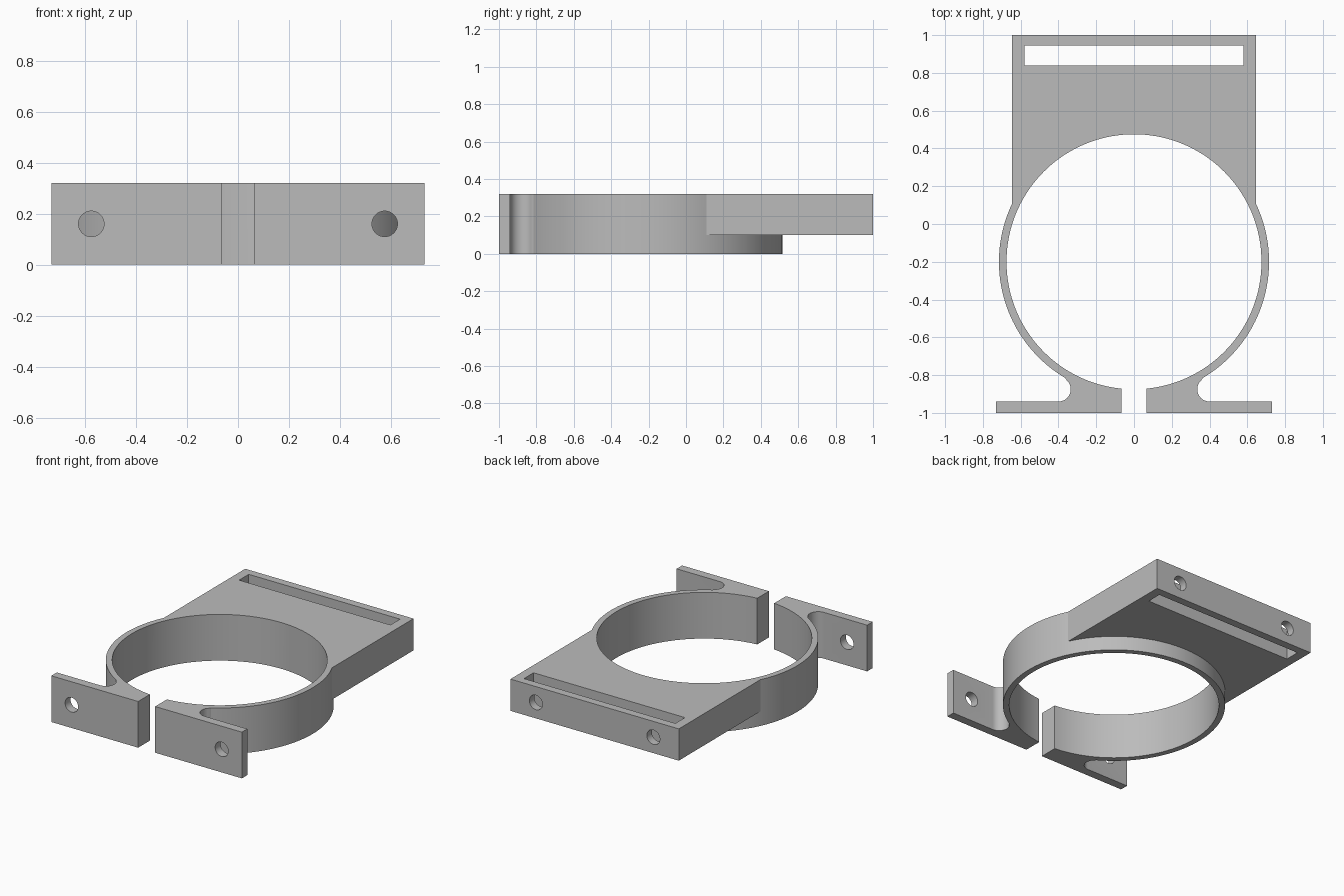
import bpy, bmesh
from math import sin, cos, radians, atan2, pi
from mathutils import Vector, Matrix

if "Cube" in bpy.data.objects:
    bpy.data.objects.remove(bpy.data.objects["Cube"])

HEIGHT = 0.32
CENTRE = Vector((0, -0.2))
INNER, OUTER = 0.675, 0.715
FILLET = 0.065
GAP, FLANGE_X = 0.065, 0.73

grey = bpy.data.materials.new("plain grey")
grey.use_nodes = True
grey.diffuse_color = (0.5, 0.5, 0.5, 1)
grey.node_tree.nodes["Principled BSDF"].inputs["Base Color"].default_value = (0.5, 0.5, 0.5, 1)


def add_object(name, bm):
    bmesh.ops.recalc_face_normals(bm, faces=bm.faces)
    mesh = bpy.data.meshes.new(name)
    bm.to_mesh(mesh)
    bm.free()
    obj = bpy.data.objects.new(name, mesh)
    bpy.context.collection.objects.link(obj)
    return obj


def prism(name, points, z0, z1):
    bm = bmesh.new()
    face = bm.faces.new([bm.verts.new((p[0], p[1], z0)) for p in points])
    top = bmesh.ops.extrude_face_region(bm, geom=[face])["geom"]
    verts = [v for v in top if isinstance(v, bmesh.types.BMVert)]
    bmesh.ops.translate(bm, verts=verts, vec=(0, 0, z1 - z0))
    return add_object(name, bm)


def box(name, x0, x1, y0, y1, z0, z1):
    return prism(name, [(x0, y0), (x1, y0), (x1, y1), (x0, y1)], z0, z1)


def arc(centre, radius, start, end, steps):
    angles = [start + (end - start) * i / steps for i in range(steps + 1)]
    return [centre + radius * Vector((cos(a), sin(a))) for a in angles]


def bore(name, x, y, z, length):
    # round hole running front to back
    bm = bmesh.new()
    place = Matrix.Translation((x, y, z)) @ Matrix.Rotation(pi / 2, 4, 'X')
    bmesh.ops.create_cone(bm, cap_ends=True, segments=40, radius1=0.05,
                          radius2=0.05, depth=length, matrix=place)
    return add_object(name, bm)


def combine(target, other, operation):
    mod = target.modifiers.new(other.name, 'BOOLEAN')
    mod.operation, mod.solver, mod.object = operation, 'EXACT', other
    other.hide_render = True
    bpy.context.view_layer.objects.active = target
    bpy.ops.object.modifier_apply(modifier=mod.name)
    bpy.data.objects.remove(other)


# Clamp outline: round band, fillet and flange on one side, then mirrored
fillet_centre = Vector((0.4, -0.875))
to_fillet = fillet_centre - CENTRE
join = atan2(to_fillet.y, to_fillet.x)
half = arc(CENTRE, OUTER, pi / 2, join, 72)
half += arc(fillet_centre, FILLET, join + pi, radians(270), 16)[1:]
half += [Vector((FLANGE_X, -0.94)), Vector((FLANGE_X, -1))]
outline = half + [Vector((-p.x, p.y)) for p in reversed(half[1:])]
clamp = prism("clamp_bracket", outline, 0, HEIGHT)

# Raised mounting block at the back
combine(clamp, box("mounting_block", -0.645, 0.645, -0.1, 1, 0.1, HEIGHT), 'UNION')

# Main bore, front split and long slot
cutters = [
    prism("main_bore", arc(CENTRE, INNER, 0, 2 * pi, 144)[:-1], -0.1, 0.5),
    box("front_split", -GAP, GAP, -1.1, -0.5, -0.1, 0.5),
    box("strap_slot", -0.58, 0.58, 0.84, 0.945, -0.1, 0.5),
]
# Bolt holes in the flanges and in the back wall
for side in (-1, 1):
    cutters.append(bore("flange_hole", side * 0.575, -0.97, 0.16, 0.12))
    cutters.append(bore("back_hole", side * 0.45, 0.97, 0.21, 0.16))
for cutter in cutters:
    combine(clamp, cutter, 'DIFFERENCE')

# One colour, smooth curved walls with sharp rims
clamp.data.materials.clear()
clamp.data.materials.append(grey)
for poly in clamp.data.polygons:
    poly.material_index = 0
bpy.ops.object.select_all(action='DESELECT')
clamp.select_set(True)
bpy.context.view_layer.objects.active = clamp
bpy.ops.object.shade_smooth_by_angle(angle=radians(20))
